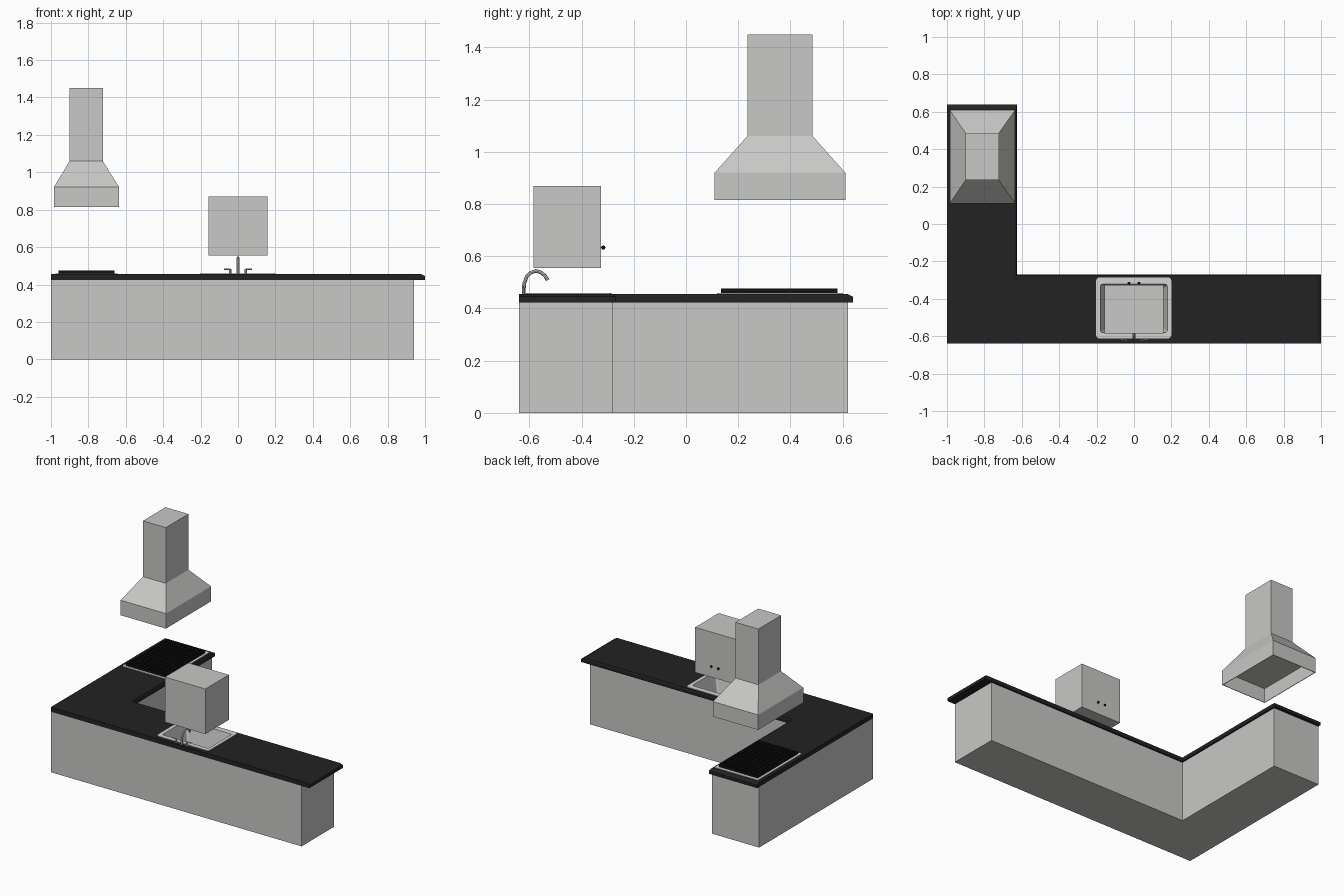
import bpy, bmesh, math
from mathutils import Vector

if "Cube" in bpy.data.objects:
    bpy.data.objects.remove(bpy.data.objects["Cube"])


def material(name, rgb):
    m = bpy.data.materials.new(name)
    m.diffuse_color = (*rgb, 1)
    m.use_nodes = True
    m.node_tree.nodes["Principled BSDF"].inputs["Base Color"].default_value = m.diffuse_color
    return m


GREY = material("cabinet grey", (0.58, 0.58, 0.57))
STEEL = material("sink steel", (0.66, 0.66, 0.65))
BLACK = material("counter black", (0.016, 0.016, 0.016))
IRON = material("iron black", (0.006, 0.006, 0.006))


def finish(name, bm, mat):
    me = bpy.data.meshes.new(name)
    bm.to_mesh(me)
    bm.free()
    me.materials.append(mat)
    ob = bpy.data.objects.new(name, me)
    bpy.context.collection.objects.link(ob)
    return ob


def loft(name, rings, mat, start=True, end=True):
    """Skin a list of equal-length counter-clockwise rings."""
    bm = bmesh.new()
    vs = [[bm.verts.new(p) for p in r] for r in rings]
    n = len(vs[0])
    for a, b in zip(vs, vs[1:]):
        for i in range(n):
            j = (i + 1) % n
            bm.faces.new((a[i], a[j], b[j], b[i]))
    if start:
        bm.faces.new(vs[0][::-1])
    if end:
        bm.faces.new(vs[-1])
    return finish(name, bm, mat)


def rect(x0, x1, y0, y1, z):
    return [(x0, y0, z), (x1, y0, z), (x1, y1, z), (x0, y1, z)]


def box(name, x0, x1, y0, y1, z0, z1, mat):
    return loft(name, [rect(x0, x1, y0, y1, z0), rect(x0, x1, y0, y1, z1)], mat)


def rounded(x0, x1, y0, y1, z, r, n=4):
    pts = []
    corners = [(x0 + r, y0 + r), (x1 - r, y0 + r), (x1 - r, y1 - r), (x0 + r, y1 - r)]
    for k, (cx, cy) in enumerate(corners):
        for i in range(n + 1):
            a = math.pi + (k + i / n) * math.pi / 2
            pts.append((cx + r * math.cos(a), cy + r * math.sin(a), z))
    return pts


def ell(xr, yb, xl, yt, z):
    """L-shaped outline: long run along the front, short leg on the left."""
    return [(-1, -0.64, z), (xr, -0.64, z), (xr, yb, z), (xl, yb, z), (xl, yt, z), (-1, yt, z)]


def tube(name, pts, radius, mat):
    cu = bpy.data.curves.new(name, "CURVE")
    cu.dimensions = "3D"
    cu.bevel_depth = radius
    cu.bevel_resolution = 2
    cu.use_fill_caps = True
    sp = cu.splines.new("POLY")
    sp.points.add(len(pts) - 1)
    for p, q in zip(sp.points, pts):
        p.co = (*q, 1)
    cu.materials.append(mat)
    ob = bpy.data.objects.new(name, cu)
    bpy.context.collection.objects.link(ob)
    bpy.ops.object.select_all(action="DESELECT")
    ob.select_set(True)
    bpy.context.view_layer.objects.active = ob
    bpy.ops.object.convert(target="MESH")
    bpy.ops.object.shade_smooth_by_angle()
    return ob


# base cabinets (open under the counter)
loft("base_cabinet", [ell(0.94, -0.28, -0.635, 0.62, 0), ell(0.94, -0.28, -0.635, 0.62, 0.424)],
     GREY, end=False)

# counter with eased free edges and a sink opening
counter = loft("countertop", [ell(1, -0.27, -0.625, 0.64, 0.423),
                              ell(1, -0.27, -0.625, 0.64, 0.445),
                              ell(0.98, -0.275, -0.63, 0.62, 0.455)], BLACK)
cutter = box("sink_cutter", -0.185, 0.185, -0.59, -0.31, 0.38, 0.5, BLACK)
cutter.hide_render = True
cutter.hide_set(True)
mod = counter.modifiers.new("sink_hole", "BOOLEAN")
mod.object = cutter
mod.operation = "DIFFERENCE"
mod.solver = "EXACT"

# sink: flat rim and sloping bowl
loft("sink", [rounded(-0.203, 0.2, -0.612, -0.285, 0.454, 0.02),
              rounded(-0.203, 0.2, -0.612, -0.285, 0.459, 0.02),
              rounded(-0.18, 0.178, -0.58, -0.322, 0.459, 0.012),
              rounded(-0.152, 0.15, -0.565, -0.337, 0.32, 0.012)], STEEL, start=False)

# faucet: curved spout and two lever handles
tube("faucet_spout", [(0, -0.622, 0.452), (0, -0.62, 0.495), (0, -0.61, 0.522), (0, -0.595, 0.537),
                      (0, -0.575, 0.544), (0, -0.555, 0.538), (0, -0.54, 0.525),
                      (0, -0.53, 0.508)], 0.007, STEEL)
for s, side in ((-1, "left"), (1, "right")):
    tube("faucet_stem_" + side, [(s * 0.042, -0.622, 0.452), (s * 0.042, -0.622, 0.484)], 0.006, STEEL)
    tube("faucet_lever_" + side, [(s * 0.04, -0.622, 0.482), (s * 0.075, -0.618, 0.482)], 0.004, STEEL)

# wall cabinet with two knobs
box("wall_cabinet", -0.157, 0.157, -0.585, -0.325, 0.555, 0.87, GREY)
for x, side in ((-0.027, "left"), (0.027, "right")):
    bm = bmesh.new()
    bmesh.ops.create_uvsphere(bm, u_segments=12, v_segments=8, radius=0.008)
    bmesh.ops.translate(bm, verts=bm.verts, vec=Vector((x, -0.317, 0.633)))
    for f in bm.faces:
        f.smooth = True
    finish("knob_" + side, bm, IRON)

# cooktop: steel tray, dark burner bed, grid of iron bars
X0, X1, Y0, Y1 = -0.96, -0.66, 0.135, 0.58
box("cooktop_tray", -0.977, -0.643, 0.118, 0.602, 0.453, 0.459, STEEL)
box("burner_bed", X0 + 0.005, X1 - 0.005, Y0 + 0.005, Y1 - 0.005, 0.458, 0.464, IRON)
NX, NY, W = 9, 14, 0.006
for i in range(NX):
    x = X0 + W + (X1 - X0 - 2 * W) * i / (NX - 1)
    box("grate_long_bar", x - W, x + W, Y0, Y1, 0.459, 0.476, IRON)
for i in range(NY):
    y = Y0 + W + (Y1 - Y0 - 2 * W) * i / (NY - 1)
    box("grate_cross_bar", X0, X1, y - W, y + W, 0.459, 0.475, IRON)

# range hood: hollow skirt, tapered canopy, chimney
loft("range_hood", [rect(-0.981, -0.639, 0.114, 0.606, 0.915),
                    rect(-0.981, -0.639, 0.114, 0.606, 0.815),
                    rect(-0.985, -0.635, 0.11, 0.61, 0.815),
                    rect(-0.985, -0.635, 0.11, 0.61, 0.92),
                    rect(-0.9, -0.723, 0.235, 0.485, 1.06),
                    rect(-0.9, -0.723, 0.235, 0.485, 1.45)], GREY)
